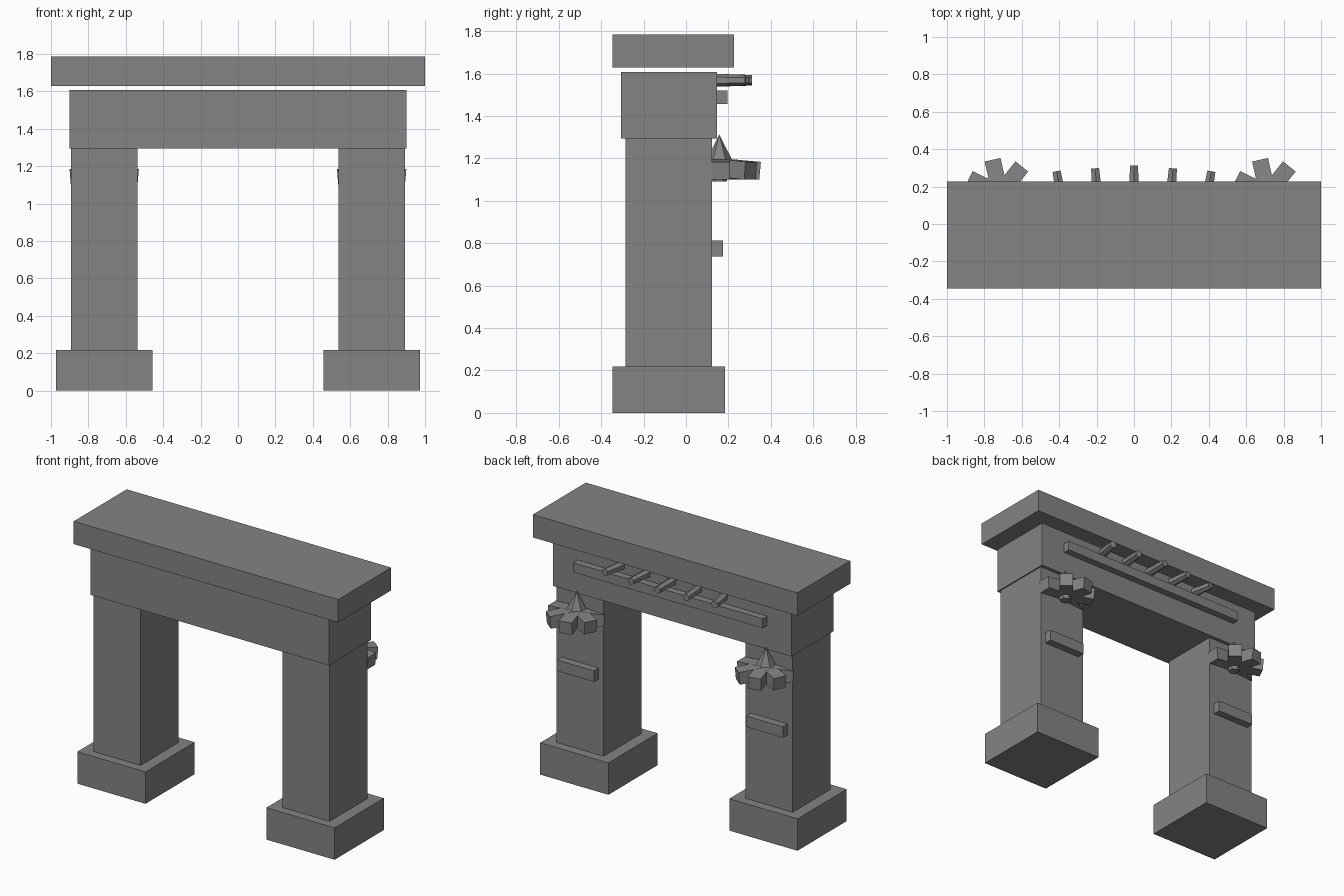
import bpy, bmesh, math
from mathutils import Matrix, Vector

if "Cube" in bpy.data.objects:
    bpy.data.objects.remove(bpy.data.objects["Cube"])

stone = bpy.data.materials.new("grey stone")
stone.diffuse_color = (0.23, 0.23, 0.23, 1)
stone.use_nodes = True
stone.node_tree.nodes["Principled BSDF"].inputs["Base Color"].default_value = stone.diffuse_color


def finish(name, bm):
    bmesh.ops.recalc_face_normals(bm, faces=bm.faces)
    mesh = bpy.data.meshes.new(name)
    bm.to_mesh(mesh)
    bm.free()
    mesh.materials.append(stone)
    ob = bpy.data.objects.new(name, mesh)
    bpy.context.collection.objects.link(ob)
    return ob


def add_box(bm, x, y, z, mat=Matrix()):
    """Box from (min, max) pairs on each axis, then transformed."""
    size = Matrix.Diagonal((x[1] - x[0], y[1] - y[0], z[1] - z[0], 1))
    mid = Vector((sum(x) / 2, sum(y) / 2, sum(z) / 2))
    bmesh.ops.create_cube(bm, size=1, matrix=mat @ Matrix.Translation(mid) @ size)


def box(name, x, y, z):
    bm = bmesh.new()
    add_box(bm, x, y, z)
    return finish(name, bm)


# Lintel and capping slab, with the thin gap between them
box("cap_slab", (-1, 1), (-0.346, 0.226), (1.63, 1.786))
box("lintel", (-0.902, 0.902), (-0.306, 0.147), (1.294, 1.608))
box("lintel_rail", (-0.717, 0.717), (0.14, 0.195), (1.456, 1.521))

# Fanned row of six-sided pegs above the rail
for i in range(-2, 3):
    length = 0.165 - 0.014 * abs(i)
    bm = bmesh.new()
    bmesh.ops.create_cone(
        bm, cap_ends=True, segments=6, radius1=0.031, radius2=0.025, depth=length + 0.03,
        matrix=Matrix.Translation((i * 0.195, 0.147, 1.569))
        @ Matrix.Rotation(math.radians(-5 * i), 4, 'Z')
        @ Matrix.Rotation(math.radians(-90), 4, 'X')
        @ Matrix.Translation((0, 0, (length - 0.03) / 2)))
    finish("lintel_peg", bm)

for side, sx in (("left", -1), ("right", 1)):
    cx = sx * 0.715
    # Pillar, plinth and small ledge
    box(side + "_pillar", (cx - 0.178, cx + 0.178), (-0.286, 0.123), (0.217, 1.294))
    box(side + "_plinth", (cx - 0.258, cx + 0.258), (-0.346, 0.185), (0, 0.218))
    box(side + "_ledge", (cx - 0.14, cx + 0.14), (0.115, 0.175), (0.737, 0.812))

    # Rosette: seven block petals, drooping a little, half sunk in the pillar
    bm = bmesh.new()
    for k in range(7):
        mat = (Matrix.Translation((cx, 0.163, 1.158))
               @ Matrix.Rotation(k * math.tau / 7, 4, 'Z')
               @ Matrix.Rotation(math.radians(5), 4, 'Y'))
        add_box(bm, (0.04, 0.182), (-0.0435, 0.0435), (-0.042, 0.042), mat)
    finish(side + "_rosette_petals", bm)

    # Pointed bud with a short stem
    bm = bmesh.new()
    bmesh.ops.create_cone(bm, cap_ends=True, segments=6, radius1=0.072, radius2=0,
                          depth=0.143, matrix=Matrix.Translation((cx, 0.157, 1.242)))
    bmesh.ops.create_cone(bm, cap_ends=True, segments=6, radius1=0.035, radius2=0.045,
                          depth=0.1, matrix=Matrix.Translation((cx, 0.157, 1.142)))
    finish(side + "_rosette_bud", bm)
